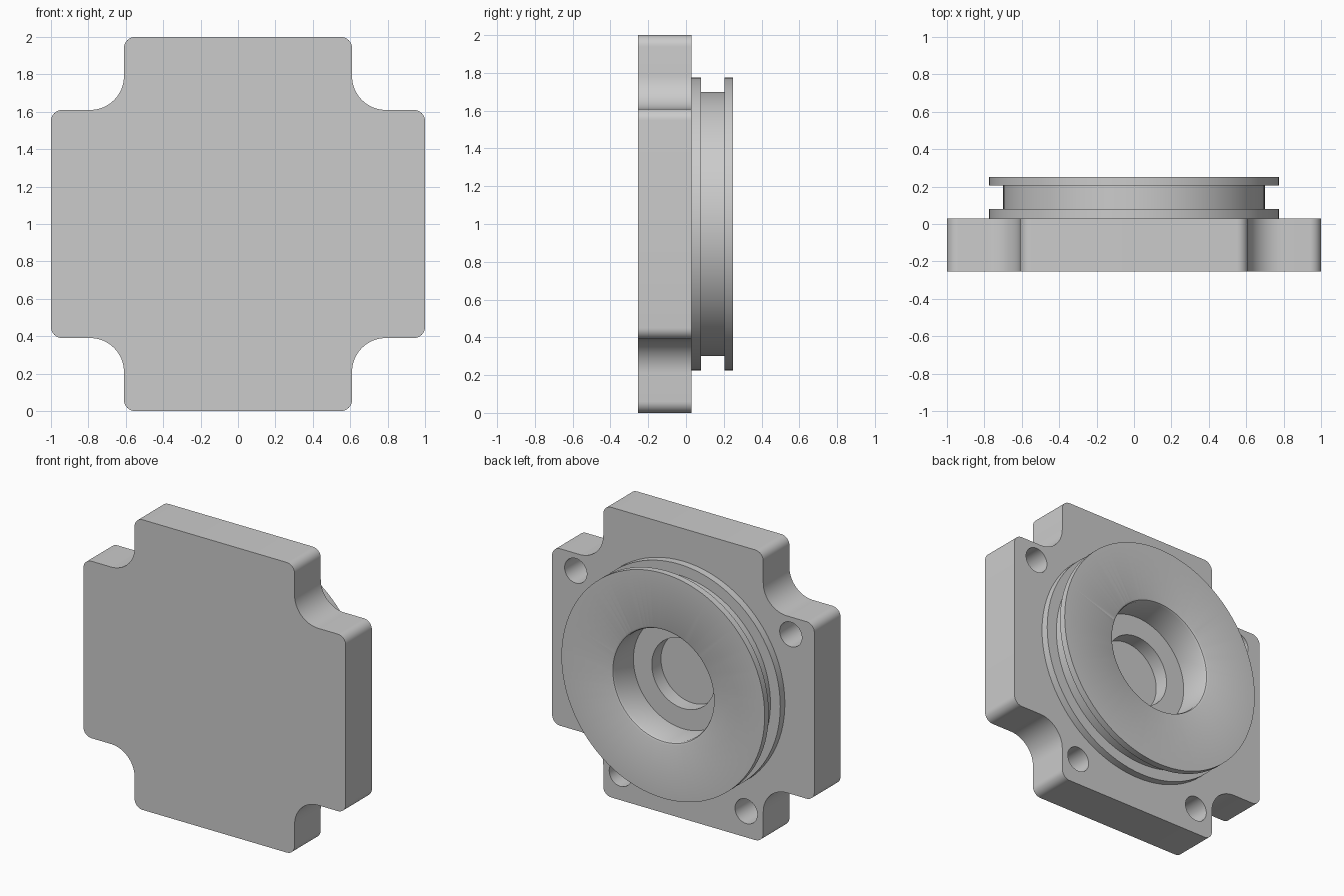
import bpy, bmesh
from math import sin, cos, pi, radians

if "Cube" in bpy.data.objects:
    bpy.data.objects.remove(bpy.data.objects["Cube"])

CZ = 1.0  # height of the hub axis


def make_object(name, bm):
    bmesh.ops.recalc_face_normals(bm, faces=bm.faces)
    mesh = bpy.data.meshes.new(name)
    bm.to_mesh(mesh)
    bm.free()
    ob = bpy.data.objects.new(name, mesh)
    bpy.context.collection.objects.link(ob)
    return ob


def lathe(name, profile, x=0.0, z=CZ, steps=96):
    """Revolve (radius, y) points around an axis parallel to y."""
    bm = bmesh.new()
    verts = [bm.verts.new((x + r, y, z)) for r, y in profile]
    edges = [bm.edges.new(p) for p in zip(verts, verts[1:])]
    bmesh.ops.spin(bm, geom=verts + edges, cent=(x, 0, z), axis=(0, 1, 0),
                   angle=2 * pi, steps=steps, use_merge=False)
    bmesh.ops.remove_doubles(bm, verts=bm.verts, dist=1e-5)
    return make_object(name, bm)


def arc(cx, cz, r, a0, a1, n):
    angs = [radians(a0 + (a1 - a0) * i / n) for i in range(n + 1)]
    return [(cx + r * cos(a), cz + r * sin(a)) for a in angs]


def combine(target, tool, operation):
    mod = target.modifiers.new(operation.lower(), 'BOOLEAN')
    mod.operation, mod.object, mod.solver = operation, tool, 'EXACT'
    bpy.context.view_layer.objects.active = target
    bpy.ops.object.modifier_apply(modifier=mod.name)
    bpy.data.objects.remove(tool, do_unlink=True)


# Cross-shaped mounting plate: one notched corner, turned four times
c, f, w = 0.06, 0.18, 0.61
corner = (arc(1 - c, w - c, c, 0, 90, 8)
          + arc(w + f, w + f, f, 270, 180, 16)
          + arc(w - c, 1 - c, c, 0, 90, 8))
outline = []
for k in range(4):
    s, t = round(sin(k * pi / 2)), round(cos(k * pi / 2))
    outline += [(x * t - z * s, x * s + z * t) for x, z in corner]
bm = bmesh.new()
face = bm.faces.new([bm.verts.new((x, -0.255, z + CZ)) for x, z in outline])
ext = bmesh.ops.extrude_face_region(bm, geom=[face])
bmesh.ops.translate(bm, vec=(0, 0.285, 0),
                    verts=[v for v in ext["geom"] if isinstance(v, bmesh.types.BMVert)])
body = make_object("flange_plate", bm)

# Grooved round hub on the back
hub = lathe("hub", [(0, -0.02), (0.70, -0.02), (0.70, 0.03), (0.775, 0.03),
                    (0.775, 0.08), (0.70, 0.08), (0.70, 0.205),
                    (0.775, 0.205), (0.775, 0.25), (0, 0.25)])
combine(body, hub, 'UNION')

# Stepped blind bore with a slightly eased rim
bore = lathe("bore", [(0, -0.07), (0.24, -0.07), (0.24, 0.03), (0.38, 0.03),
                      (0.38, 0.232), (0.386, 0.245), (0.40, 0.251),
                      (0.40, 0.35), (0, 0.35)])
combine(body, bore, 'DIFFERENCE')

# Four blind bolt holes
for side in (-1, 1):
    for hx, hz in ((0.82, 0.49), (0.48, -0.82)):
        hole = lathe("bolt_hole", [(0, -0.19), (0.085, -0.19), (0.085, 0.06), (0, 0.06)],
                     side * hx, CZ + hz, 32)
        combine(body, hole, 'DIFFERENCE')

body.select_set(True)
bpy.context.view_layer.objects.active = body
bpy.ops.object.shade_smooth_by_angle(angle=radians(30))
